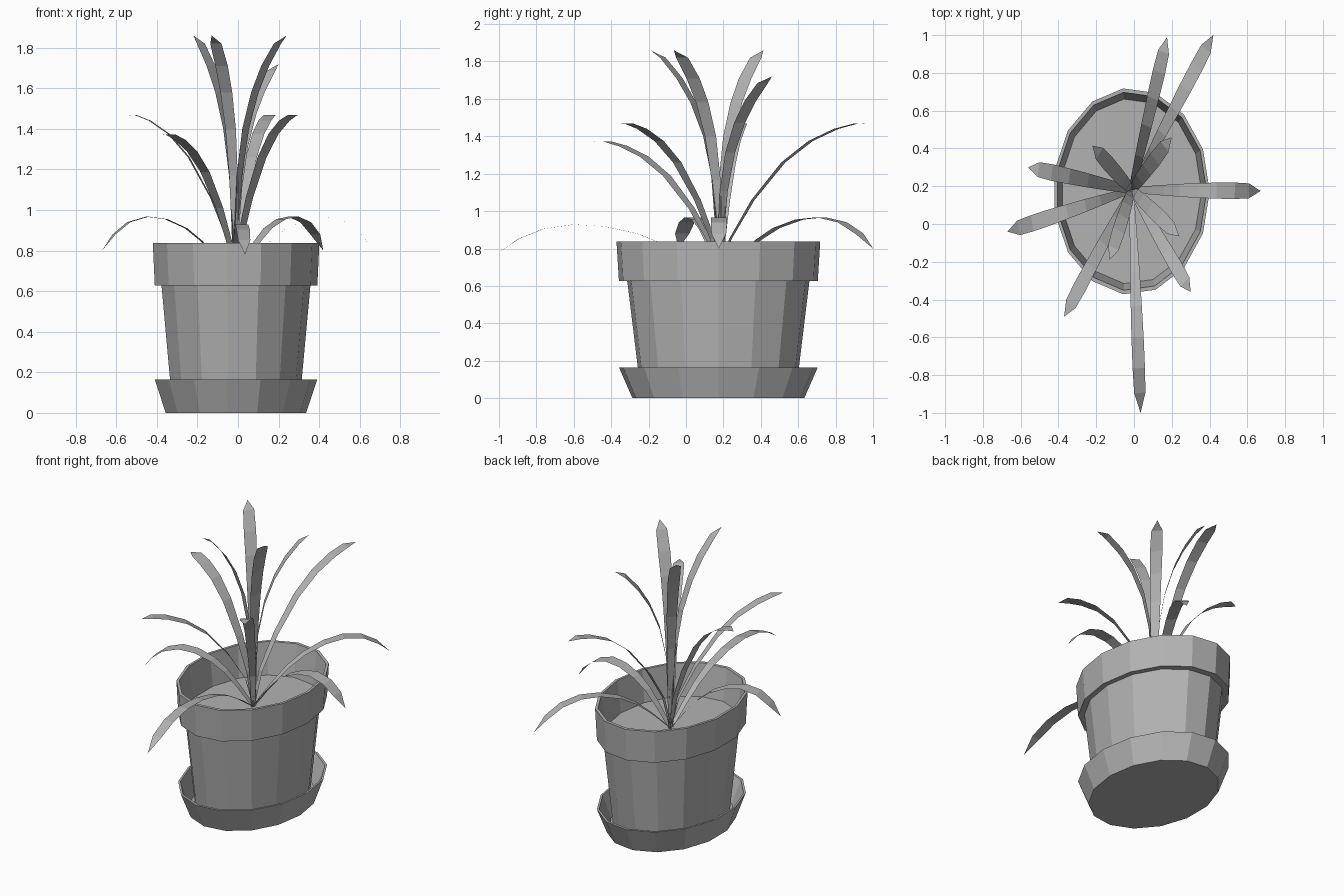
import bpy
import bmesh
import math
from mathutils import Vector

cube = bpy.data.objects.get("Cube")
if cube:
    bpy.data.objects.remove(cube, do_unlink=True)

SIDES = 15
STRETCH = 1.32              # the pot is oval, longer in y
CENTRE = Vector((-0.014, 0.173))
ROOT = Vector((-0.013, 0.18))
SOIL_Z = 0.63

grey = bpy.data.materials.new("plain grey")
grey.use_nodes = True
colour = (0.45, 0.45, 0.45, 1)
grey.diffuse_color = colour
grey.node_tree.nodes["Principled BSDF"].inputs["Base Color"].default_value = colour


def add_object(name, bm):
    mesh = bpy.data.meshes.new(name)
    bm.to_mesh(mesh)
    bm.free()
    mesh.materials.append(grey)
    obj = bpy.data.objects.new(name, mesh)
    bpy.context.collection.objects.link(obj)
    return obj


def oval_ring(bm, radius, z):
    ring = []
    for i in range(SIDES):
        a = math.tau * i / SIDES
        ring.append(bm.verts.new((CENTRE.x + radius * math.cos(a),
                                  CENTRE.y + STRETCH * radius * math.sin(a), z)))
    return ring


def turned(name, profile, cap_start=True, cap_end=True):
    """Oval lathe through (radius, height) points."""
    bm = bmesh.new()
    rings = [oval_ring(bm, r, z) for r, z in profile]
    for low, high in zip(rings, rings[1:]):
        for i in range(SIDES):
            j = (i + 1) % SIDES
            bm.faces.new((low[i], low[j], high[j], high[i]))
    if cap_start:
        bm.faces.new(rings[0][::-1])
    if cap_end:
        bm.faces.new(rings[-1])
    return add_object(name, bm)


# Saucer, pot with its thick rim, and the soil
turned("saucer", [(0.35, 0), (0.405, 0.165), (0.393, 0.165), (0.343, 0.02)])
turned("pot", [(0.315, 0.022), (0.371, 0.627), (0.405, 0.627), (0.415, 0.838),
               (0.399, 0.838), (0.371, SOIL_Z - 0.01)], cap_end=False)
turned("soil", [(0.371, SOIL_Z)], cap_start=False)

# Leaf side curves: (fraction of reach, height)
DROOPING = [(0, 0.63), (0.13, 0.75), (0.25, 0.845), (0.37, 0.91), (0.52, 0.955),
            (0.66, 0.967), (0.8, 0.94), (0.91, 0.88), (1, 0.80)]
ARCHING = [(0, 0.63), (0.07, 0.85), (0.22, 1.06), (0.42, 1.26), (0.6, 1.375),
           (0.77, 1.44), (0.9, 1.468), (1, 1.466)]
UPRIGHT = [(0, 0.63), (0.02, 0.9), (0.08, 1.17), (0.2, 1.4), (0.38, 1.58),
           (0.58, 1.71), (0.82, 1.82), (1, 1.86)]
WIDTHS = [(0, 0.012), (0.5, 0.028), (0.8, 0.034), (1, 0.03)]


def half_width(f):
    for (a, wa), (b, wb) in zip(WIDTHS, WIDTHS[1:]):
        if f <= b:
            return wa + (wb - wa) * (f - a) / (b - a)
    return WIDTHS[-1][1]


def leaf(name, curve, tip, squash=1.0):
    """Flat strip from the root to the tip, ending in a point."""
    bm = bmesh.new()
    reach = Vector(tip) - ROOT
    along = Vector((reach.x, reach.y / STRETCH)).normalized()
    across = Vector((-along.y, along.x * STRETCH, 0))
    spine = []
    for t, z in curve:
        p = ROOT + reach * t
        spine.append(Vector((p.x, p.y, SOIL_Z + (z - SOIL_Z) * squash)))
    last = len(spine) - 1
    pairs = []
    for i, p in enumerate(spine[:-1]):
        w = across * half_width(i / (last - 1))
        pairs.append((bm.verts.new(p - w), bm.verts.new(p + w)))
    for (a, b), (c, d) in zip(pairs, pairs[1:]):
        bm.faces.new((a, c, d, b))
    end = bm.verts.new(spine[-1])
    bm.faces.new((pairs[-1][0], end, pairs[-1][1]))
    add_object(name, bm)


# Three tiers of four leaves; the fourth of each tier sits a little lower
TIERS = {
    "drooping_leaf": (DROOPING, [(0.42, 1.0), (0.67, 0.175), (-0.67, -0.04), (0.035, -1.0)]),
    "arching_leaf": (ARCHING, [(0.175, 0.99), (0.30, -0.36), (-0.56, 0.30), (-0.37, -0.49)]),
    "upright_leaf": (UPRIGHT, [(-0.22, 0.415), (0.24, -0.065), (-0.13, -0.19), (0.2, 0.46)]),
}
for name, (curve, tips) in TIERS.items():
    for n, tip in enumerate(tips):
        leaf(f"{name}_{n + 1}", curve, tip, 0.886 if n == 3 else 1.0)
